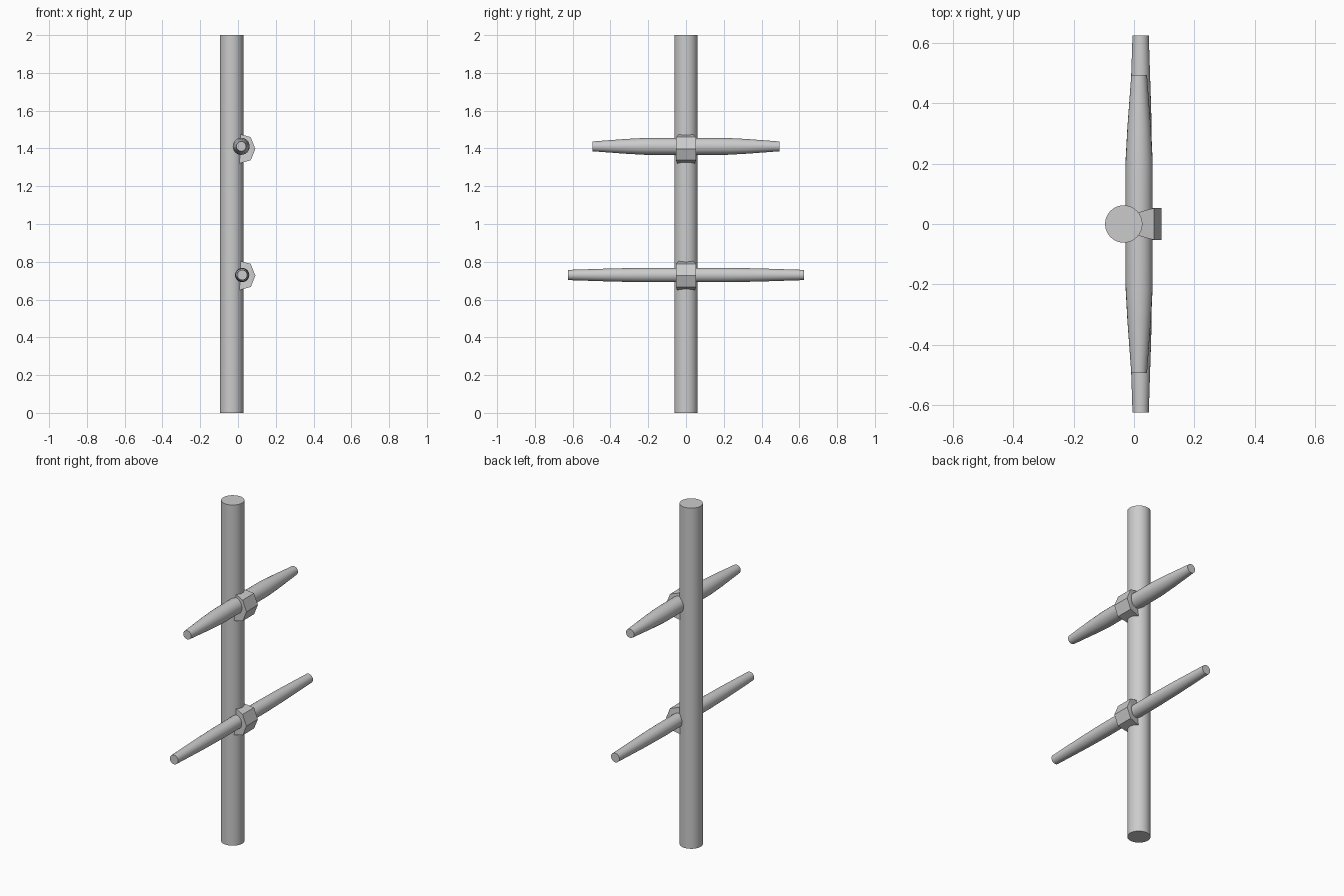
import bpy, bmesh, math
from mathutils import Matrix, Vector

cube = bpy.data.objects.get("Cube")
if cube:
    bpy.data.objects.remove(cube)

grey = bpy.data.materials.new("plain_grey")
grey.use_nodes = True
grey.diffuse_color = (0.6, 0.6, 0.6, 1)
grey.node_tree.nodes["Principled BSDF"].inputs["Base Color"].default_value = (0.6, 0.6, 0.6, 1)


def finish(name, bm, location, smooth=True):
    """Turn a bmesh into a named, shaded object."""
    bmesh.ops.recalc_face_normals(bm, faces=bm.faces)
    mesh = bpy.data.meshes.new(name)
    bm.to_mesh(mesh)
    bm.free()
    mesh.materials.append(grey)
    obj = bpy.data.objects.new(name, mesh)
    obj.location = location
    bpy.context.collection.objects.link(obj)
    if smooth:
        bpy.ops.object.select_all(action='DESELECT')
        obj.select_set(True)
        bpy.context.view_layer.objects.active = obj
        bpy.ops.object.shade_smooth_by_angle(angle=math.radians(35))
    return obj


def spar(name, rings, location, along_y=False, sides=32):
    """Round spar lofted through (distance, radius) rings."""
    bm = bmesh.new()
    loops = []
    for dist, radius in rings:
        loops.append([bm.verts.new((radius * math.cos(math.tau * i / sides),
                                    radius * math.sin(math.tau * i / sides), dist))
                      for i in range(sides)])
    for a, b in zip(loops, loops[1:]):
        for i in range(sides):
            j = (i + 1) % sides
            bm.faces.new((a[i], a[j], b[j], b[i]))
    bm.faces.new(loops[0])
    bm.faces.new(loops[-1])
    if along_y:
        bmesh.ops.rotate(bm, verts=bm.verts, matrix=Matrix.Rotation(math.pi / 2, 3, 'X'))
    return finish(name, bm, location)


def bracket(name, z):
    """Faceted bracket holding a yard, flaring away from the mast."""
    # x, z and half width of each corner
    profile = [(-0.03, 0.087, 0.027), (0.067, 0.06, 0.053), (0.092, -0.002, 0.053),
               (0.068, -0.062, 0.053), (-0.03, -0.09, 0.042)]
    bm = bmesh.new()
    front = [bm.verts.new((x, -w, h)) for x, h, w in profile]
    back = [bm.verts.new((x, w, h)) for x, h, w in profile]
    for i in range(len(profile)):
        j = (i + 1) % len(profile)
        bm.faces.new((front[i], front[j], back[j], back[i]))
    for side in (front, back):
        bm.faces.new((side[0], side[1], side[3], side[4]))
        bm.faces.new(side[1:4])
    return finish(name, bm, (0, 0, z), smooth=False)


def yard(name, half_rings, x, z):
    """Tapered yard mirrored about its middle."""
    rings = [(-d, r) for d, r in reversed(half_rings)] + half_rings
    return spar(name, rings, (x, 0, z), along_y=True, sides=24)


# Mast
spar("mast", [(0, 0.062), (2, 0.062)], (-0.034, 0, 0))

# Yards
yard("upper_yard", [(0.21, 0.045), (0.32, 0.039), (0.495, 0.026)], 0.017, 1.411)
yard("lower_yard", [(0.21, 0.038), (0.38, 0.035), (0.625, 0.027)], 0.022, 0.73)

# Brackets
bracket("upper_bracket", 1.4)
bracket("lower_bracket", 0.729)
